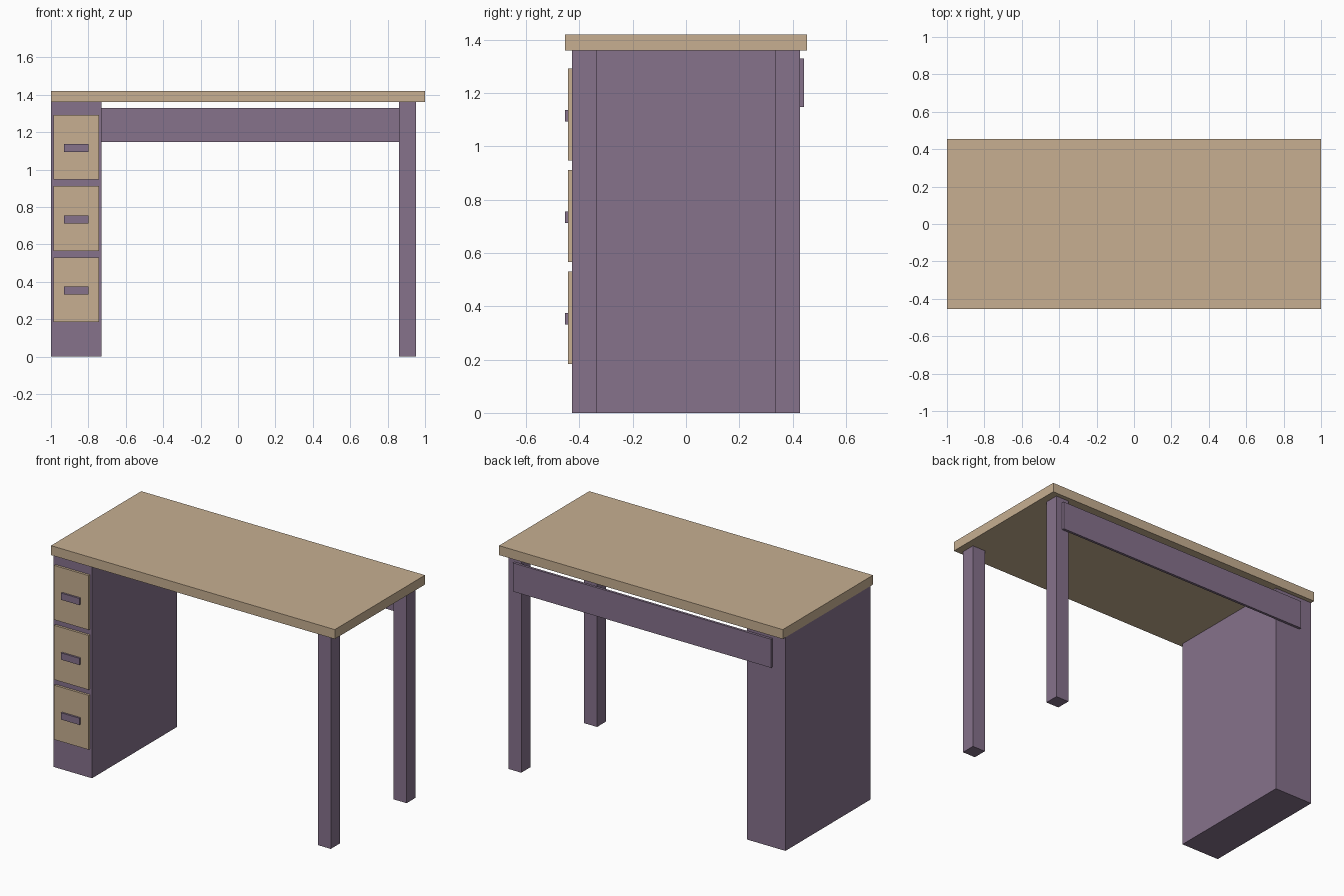
import bpy
import bmesh
from mathutils import Matrix, Vector

cube = bpy.data.objects.get("Cube")
if cube:
    bpy.data.objects.remove(cube, do_unlink=True)


def material(name, color):
    mat = bpy.data.materials.new(name)
    mat.use_nodes = True
    mat.diffuse_color = color
    bsdf = mat.node_tree.nodes["Principled BSDF"]
    bsdf.inputs["Base Color"].default_value = color
    bsdf.inputs["Roughness"].default_value = 0.8
    return mat


wood = material("tan_wood", (0.57, 0.43, 0.285, 1))
paint = material("muted_purple_paint", (0.238, 0.168, 0.26, 1))


def box(name, xs, ys, zs, mat):
    """Flat-sided box spanning the given ranges."""
    spans = (xs, ys, zs)
    center = Vector([(a + b) / 2 for a, b in spans])
    size = Vector([b - a for a, b in spans])
    bm = bmesh.new()
    bmesh.ops.create_cube(bm, size=1, matrix=Matrix.Diagonal(size).to_4x4())
    mesh = bpy.data.meshes.new(name)
    bm.to_mesh(mesh)
    bm.free()
    mesh.materials.append(mat)
    obj = bpy.data.objects.new(name, mesh)
    obj.location = center
    bpy.context.collection.objects.link(obj)
    return obj


TOP_UNDERSIDE = 1.36
FRAME_Y = 0.427
TOP_Y = 0.454

# Worktop
box("tabletop", (-1, 1), (-TOP_Y, TOP_Y), (TOP_UNDERSIDE, 1.42), wood)

# Drawer pedestal on the right end
box("drawer_cabinet", (-1, -0.73), (-FRAME_Y, FRAME_Y), (0, TOP_UNDERSIDE), paint)

# Two square legs on the left end
for name, y in (("front_leg", -FRAME_Y), ("back_leg", FRAME_Y - 0.091)):
    box(name, (0.862, 0.953), (y, y + 0.091), (0, TOP_UNDERSIDE), paint)

# Rail across the back
box("back_rail", (-0.91, 0.91), (FRAME_Y, 0.443), (1.148, 1.33), paint)

# Stacked drawer fronts with bar handles
for i, level in enumerate(("bottom", "middle", "top")):
    z = 0.184 + i * 0.3815
    box(level + "_drawer_front", (-0.987, -0.743), (-0.442, -FRAME_Y), (z, z + 0.346), wood)
    box(level + "_drawer_handle", (-0.93, -0.80), (-TOP_Y, -0.442), (z + 0.147, z + 0.19), paint)
